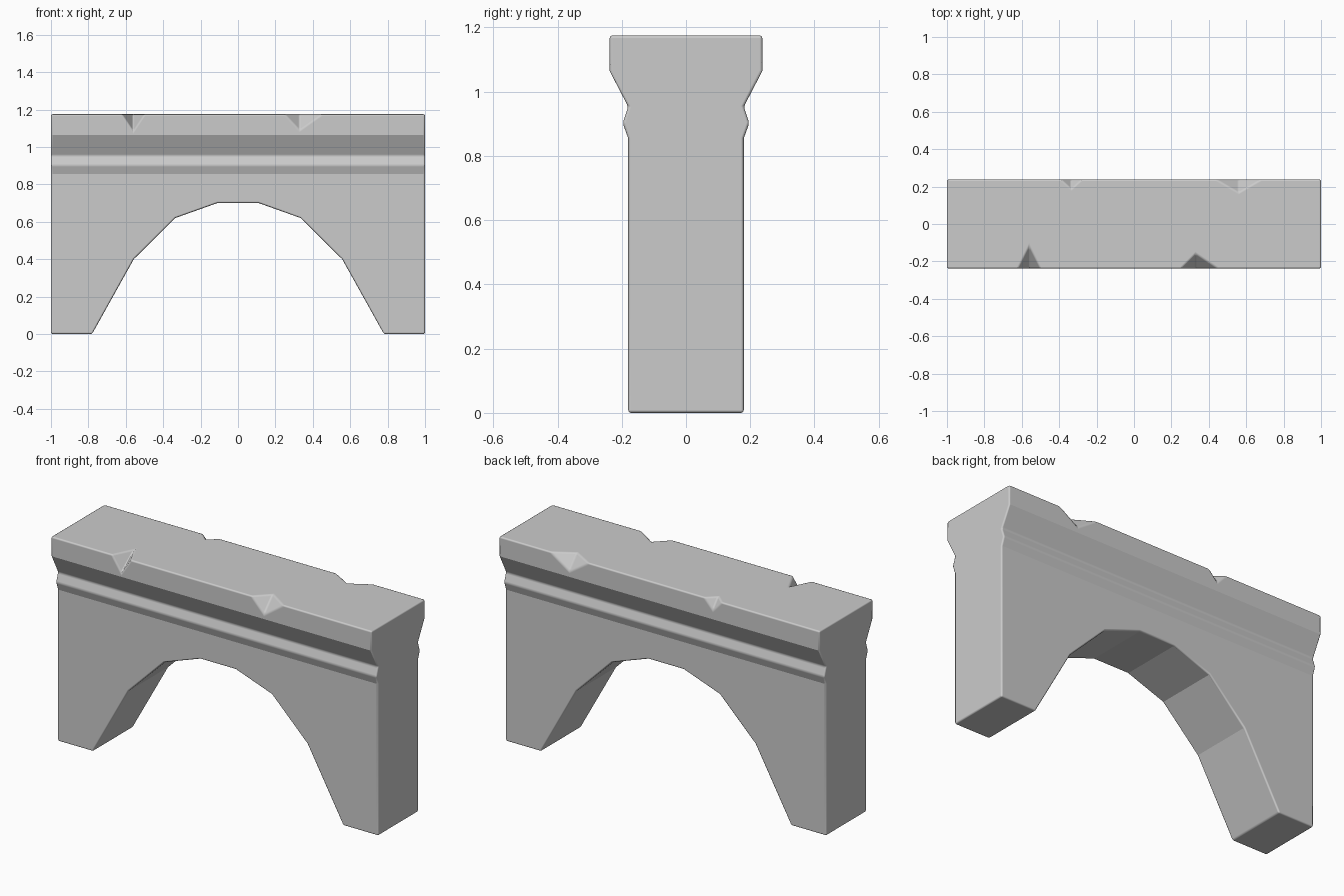
import bpy, bmesh, math
from mathutils import Vector

if "Cube" in bpy.data.objects:
    bpy.data.objects.remove(bpy.data.objects["Cube"])


def make_object(name, bm):
    bmesh.ops.recalc_face_normals(bm, faces=bm.faces)
    mesh = bpy.data.meshes.new(name)
    bm.to_mesh(mesh)
    bm.free()
    obj = bpy.data.objects.new(name, mesh)
    bpy.context.collection.objects.link(obj)
    return obj


def extrude_outline(name, points, direction):
    bm = bmesh.new()
    face = bm.faces.new([bm.verts.new(p) for p in points])
    ext = bmesh.ops.extrude_face_region(bm, geom=[face])["geom"]
    moved = [g for g in ext if isinstance(g, bmesh.types.BMVert)]
    bmesh.ops.translate(bm, verts=moved, vec=direction)
    return make_object(name, bm)


def apply_modifier(obj, mod):
    bpy.context.view_layer.objects.active = obj
    with bpy.context.temp_override(object=obj, active_object=obj):
        bpy.ops.object.modifier_apply(modifier=mod.name)


def cut(obj, cutter):
    mod = obj.modifiers.new("cut", 'BOOLEAN')
    mod.operation = 'DIFFERENCE'
    mod.solver = 'EXACT'
    mod.object = cutter
    apply_modifier(obj, mod)
    bpy.data.objects.remove(cutter)


TOP, HALF = 1.175, 0.238

# Wall with bead, neck and flared cornice, swept along x
half = [(0.18, 0), (0.18, 0.855), (0.197, 0.902), (0.18, 0.953),
        (HALF, 1.065), (HALF, TOP)]
outline = [(y, z) for y, z in half] + [(-y, z) for y, z in reversed(half)]
wall = extrude_outline("arch_wall", [(-1, y, z) for y, z in outline], (2, 0, 0))

# Faceted arch opening
arch = [(0.78, -0.1), (0.78, 0), (0.557, 0.4), (0.335, 0.62), (0.11, 0.70)]
ring = arch + [(-x, z) for x, z in reversed(arch)]
cut(wall, extrude_outline("arch_cutter", [(x, -0.5, z) for x, z in ring], (0, 1, 0)))


# Chipped notches in the upper edges: side, left x, tip x, right x, depth y, drop z
def notch_cutter(side, x0, xt, x1, depth, drop):
    y = side * HALF
    a, b = Vector((x0, y, TOP)), Vector((x1, y, TOP))
    t = Vector((xt, y - side * depth, TOP))
    f = Vector((xt, y, TOP - drop))
    m = (t + f) / 2
    pts = [t + (t - f) * 0.5, f + (f - t) * 0.5, m + (a - m) * 1.5, m + (b - m) * 1.5]
    bm = bmesh.new()
    for p in pts:
        bm.verts.new(p)
    bmesh.ops.convex_hull(bm, input=bm.verts)
    return make_object("notch_cutter", bm)


for spec in [(-1, -0.62, -0.56, -0.50, 0.12, 0.09),
             (-1, 0.25, 0.33, 0.45, 0.08, 0.085),
             (1, -0.39, -0.335, -0.28, 0.05, 0.06),
             (1, 0.44, 0.56, 0.68, 0.07, 0.08)]:
    cut(wall, notch_cutter(*spec))

# Facet edges stay crisp, stronger corners get a softened bevel
bm = bmesh.new()
bm.from_mesh(wall.data)
bmesh.ops.remove_doubles(bm, verts=bm.verts, dist=0.0005)
for face in bm.faces:
    face.smooth = True
for edge in bm.edges:
    edge.smooth = not math.radians(8) < edge.calc_face_angle(0) < math.radians(30)
bm.to_mesh(wall.data)
bm.free()

bevel = wall.modifiers.new("soft_edges", 'BEVEL')
bevel.width = 0.009
bevel.segments = 2
bevel.limit_method = 'ANGLE'
bevel.angle_limit = math.radians(30)
bevel.harden_normals = True
